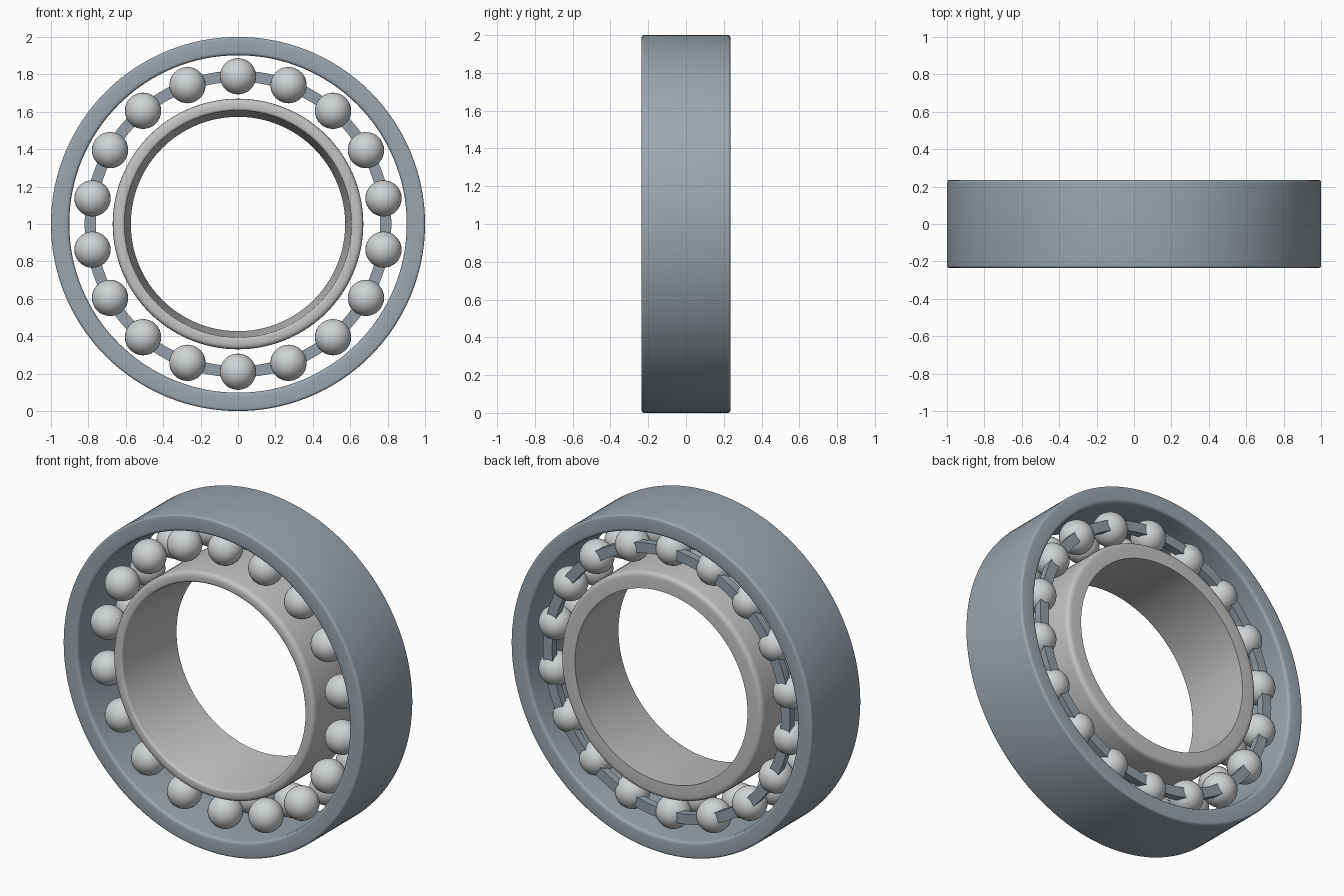
import bpy
import bmesh
import math
from mathutils import Matrix, Vector

if "Cube" in bpy.data.objects:
    bpy.data.objects.remove(bpy.data.objects["Cube"])

SEGMENTS = 128
BALLS = 18
PITCH = 0.79       # radius of the ball circle
BALL_R = 0.097
ROW_Y = 0.12       # offset of each ball row from the middle
HALF = 0.235       # half width of the bearing


def material(name, rgb):
    m = bpy.data.materials.new(name)
    m.diffuse_color = (*rgb, 1)
    m.use_nodes = True
    m.node_tree.nodes["Principled BSDF"].inputs["Base Color"].default_value = m.diffuse_color
    return m


blue_steel = material("blue_grey_steel", (0.33, 0.38, 0.43))
bright_steel = material("bright_steel", (0.63, 0.65, 0.66))
warm_steel = material("warm_grey_steel", (0.55, 0.55, 0.55))
cage_steel = material("cage_steel", (0.30, 0.35, 0.40))


def finish(name, bm, mat, angle):
    bmesh.ops.recalc_face_normals(bm, faces=bm.faces)
    mesh = bpy.data.meshes.new(name)
    bm.to_mesh(mesh)
    bm.free()
    mesh.materials.append(mat)
    obj = bpy.data.objects.new(name, mesh)
    bpy.context.collection.objects.link(obj)
    obj.location.z = 1
    bpy.ops.object.select_all(action='DESELECT')
    obj.select_set(True)
    bpy.context.view_layer.objects.active = obj
    bpy.ops.object.shade_smooth_by_angle(angle=math.radians(angle))
    return obj


def rounded(corners, steps=4):
    """Round each (radius, y, fillet) corner of a closed profile."""
    points = []
    for i, (r, y, f) in enumerate(corners):
        p = Vector((r, y))
        if f == 0:
            points.append(p)
            continue
        before = Vector(corners[i - 1][:2])
        after = Vector(corners[(i + 1) % len(corners)][:2])
        a = p + (before - p).normalized() * f
        b = p + (after - p).normalized() * f
        for k in range(steps + 1):
            t = k / steps
            points.append(a * (1 - t) ** 2 + p * 2 * t * (1 - t) + b * t * t)
    return points


def ring(name, corners, mat, angle=40):
    """Turn a closed profile around the y axis."""
    bm = bmesh.new()
    profile = rounded(corners)
    loops = []
    for s in range(SEGMENTS):
        a = 2 * math.pi * s / SEGMENTS
        loops.append([bm.verts.new((p.x * math.sin(a), p.y, p.x * math.cos(a)))
                      for p in profile])
    n = len(profile)
    for s in range(SEGMENTS):
        u, v = loops[s], loops[(s + 1) % SEGMENTS]
        for k in range(n):
            bm.faces.new((u[k], u[(k + 1) % n], v[(k + 1) % n], v[k]))
    return finish(name, bm, mat, angle)


# Outer ring with softened edges
ring("outer_ring", [(1.0, -HALF, 0.015), (1.0, HALF, 0.015),
                    (0.902, HALF, 0.02), (0.902, -HALF, 0.02)], blue_steel)

# Inner ring with a bore that narrows towards the back
ring("inner_ring", [(0.67, -HALF, 0.03), (0.67, HALF, 0.03),
                    (0.573, HALF, 0), (0.607, -HALF, 0.015)], warm_steel)

# Flat cage ring behind the rear balls
ring("cage", [(0.76, 0.14, 0), (0.82, 0.14, 0),
              (0.82, 0.185, 0), (0.76, 0.185, 0)], cage_steel)

# Two rows of balls
for row, y in (("front", -ROW_Y), ("rear", ROW_Y)):
    bm = bmesh.new()
    for i in range(BALLS):
        a = 2 * math.pi * i / BALLS
        place = Matrix.Translation((PITCH * math.sin(a), y, PITCH * math.cos(a)))
        bmesh.ops.create_uvsphere(bm, u_segments=32, v_segments=16,
                                  radius=BALL_R, matrix=place)
    finish(row + "_balls", bm, bright_steel, 60)
